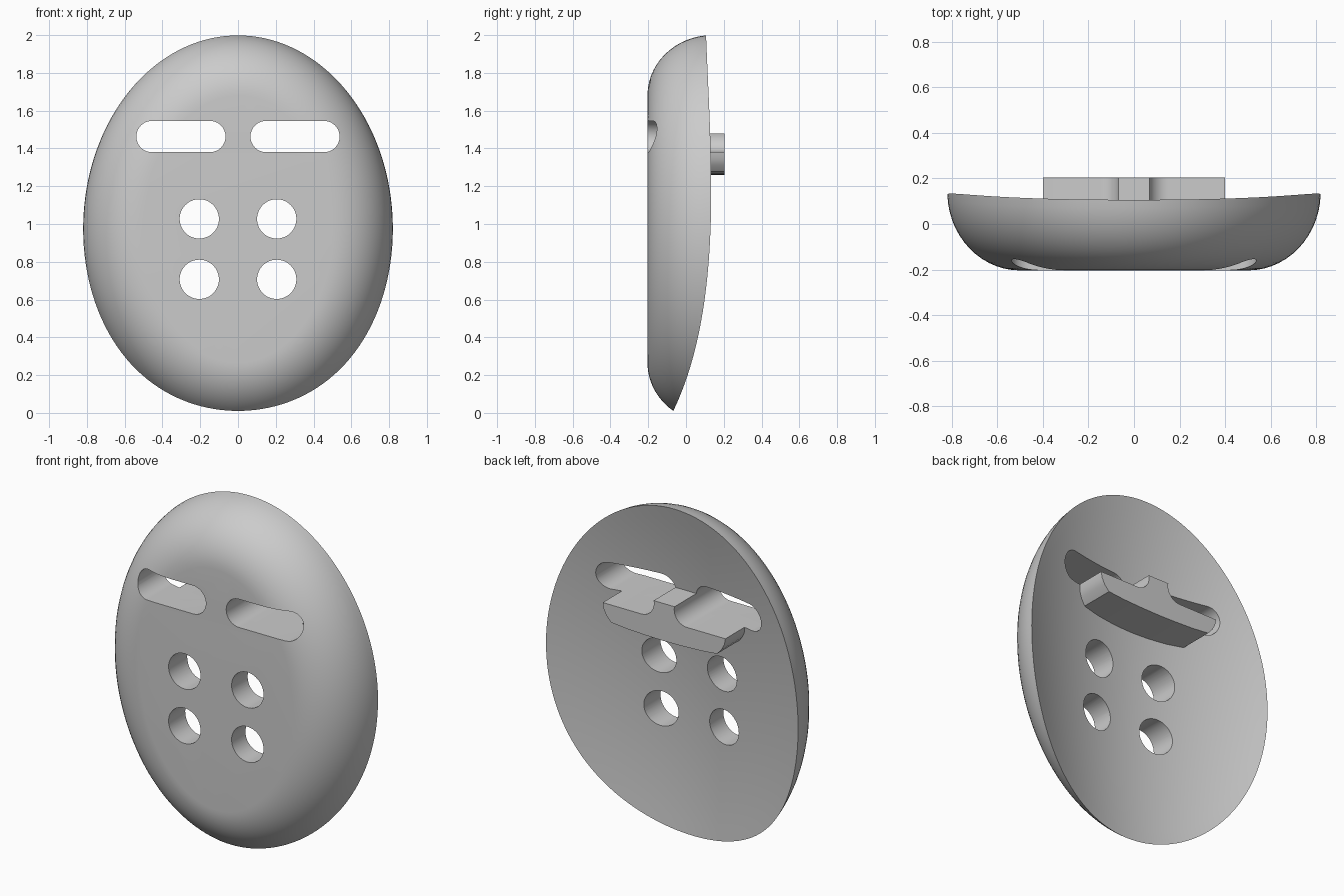
import bpy, bmesh
from math import sin, cos, pi, hypot

if "Cube" in bpy.data.objects:
    bpy.data.objects.remove(bpy.data.objects["Cube"])

GREY = (0.6, 0.6, 0.6, 1)
mat = bpy.data.materials.new("plain grey")
mat.use_nodes = True
mat.diffuse_color = GREY
mat.node_tree.nodes["Principled BSDF"].inputs["Base Color"].default_value = GREY

FRONT, BACK = -0.204, 0.204     # y of the front face and of the bridge
HALF_W, HALF_H, MID_Z = 0.82, 1.027, 0.973
ROUND, DEPTH = 0.32, 0.344      # rounded front edge: inset and depth
SEG, STEPS = 144, 14


def add_object(name, bm):
    bmesh.ops.recalc_face_normals(bm, faces=bm.faces)
    mesh = bpy.data.meshes.new(name)
    bm.to_mesh(mesh)
    bm.free()
    mesh.materials.append(mat)
    obj = bpy.data.objects.new(name, mesh)
    bpy.context.collection.objects.link(obj)
    return obj


def prism(name, outline, y0, y1):
    """Extrude an (x, z) outline along y."""
    bm = bmesh.new()
    face = bm.faces.new([bm.verts.new((x, y0, z)) for x, z in outline])
    ext = bmesh.ops.extrude_face_region(bm, geom=[face])["geom"]
    verts = [v for v in ext if isinstance(v, bmesh.types.BMVert)]
    bmesh.ops.translate(bm, verts=verts, vec=(0, y1 - y0, 0))
    return add_object(name, bm)


def stadium(cx, cz, half, r, n=24):
    """Outline of a slot with round ends; half = 0 gives a circle."""
    pts = []
    for side in (1, -1):
        count = n + 1 if half else n
        for i in range(count):
            a = pi * i / n - pi / 2
            pts.append((cx + side * (half + r * cos(a)), cz + side * r * sin(a)))
    return pts


def cut(obj, cutters):
    bpy.context.view_layer.objects.active = obj
    for c in cutters:
        m = obj.modifiers.new("cut", "BOOLEAN")
        m.operation, m.solver, m.object = "DIFFERENCE", "EXACT", c
        bpy.ops.object.modifier_apply(modifier=m.name)


def back_y(x, z):
    """Dished, tilted back surface."""
    w = z - 1
    return -0.06 + 0.0865 * w + 0.08 * w * w + (0.284 - 0.067 * w) * x * x


def edge_point(t, phi):
    """Point on the rounded front edge; phi runs from front face to rim."""
    nx, nz = cos(t) / HALF_W, sin(t) / HALF_H
    k = ROUND * (1 - sin(phi)) / hypot(nx, nz)
    return (HALF_W * cos(t) - nx * k, FRONT + DEPTH * (1 - cos(phi)),
            MID_Z + HALF_H * sin(t) - nz * k)


def rim_phi(t):
    lo, hi = 0.0, pi / 2
    for _ in range(30):
        mid = (lo + hi) / 2
        x, y, z = edge_point(t, mid)
        if y < back_y(x, z):
            lo = mid
        else:
            hi = mid
    return lo


# Oval shell: flat front, rounded edge, dished back
bm = bmesh.new()
angles = [2 * pi * i / SEG for i in range(SEG)]
limits = [rim_phi(t) for t in angles]
rings = [[bm.verts.new(edge_point(t, p * k / STEPS)) for t, p in zip(angles, limits)]
         for k in range(STEPS + 1)]
rim = [v.co.copy() for v in rings[-1]]
for k in range(STEPS - 1, 0, -1):
    f = k / STEPS
    ring = []
    for p in rim:
        x, z = p.x * f, 1 + (p.z - 1) * f
        ring.append(bm.verts.new((x, back_y(x, z), z)))
    rings.append(ring)
centre = bm.verts.new((0, back_y(0, 1), 1))
bm.faces.new(rings[0])
for a, b in zip(rings, rings[1:]):
    for i in range(SEG):
        j = (i + 1) % SEG
        bm.faces.new((a[i], a[j], b[j], b[i]))
for i in range(SEG):
    bm.faces.new((rings[-1][i], rings[-1][(i + 1) % SEG], centre))
shell = add_object("oval_shell", bm)

# Bridge on the back: bar with a curved underside and slanted round ends
half = [(0.12, 1.262), (0.24, 1.267), (0.345, 1.277), (0.375, 1.31),
        (0.393, 1.345), (0.4, 1.385), (0.4, 1.48)]
outline = [(0, 1.26)] + half + [(-x, z) for x, z in reversed(half)]
bridge = prism("back_bridge", outline, -0.1, BACK)

# Openings: two long slots and four round holes
slots, holes = [], []
for s in (-1, 1):
    slots.append(prism("slot_cutter", stadium(s * 0.302, 1.463, 0.153, 0.083), -0.6, 0.6))
    for z in (1.027, 0.707):
        holes.append(prism("hole_cutter", stadium(s * 0.205, z, 0, 0.104), -0.6, 0.6))
cut(shell, slots + holes)
cut(bridge, slots)
for c in slots + holes:
    bpy.data.objects.remove(c)

for obj in (shell, bridge):
    bpy.ops.object.select_all(action="DESELECT")
    obj.select_set(True)
    bpy.context.view_layer.objects.active = obj
    bpy.ops.object.shade_smooth_by_angle(angle=pi / 7)
